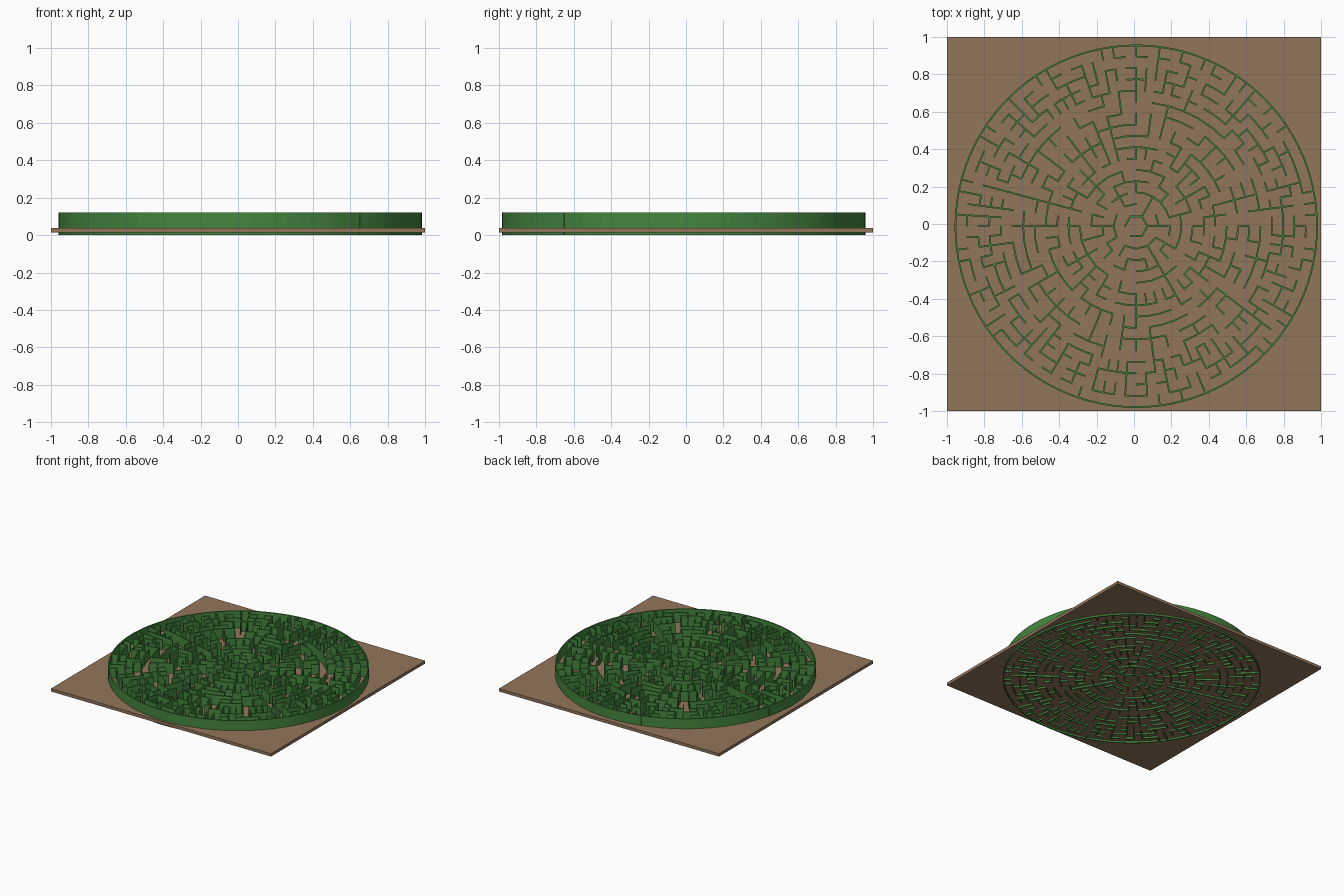
import bpy, bmesh, math, random
from mathutils import Matrix, Vector

if "Cube" in bpy.data.objects:
    bpy.data.objects.remove(bpy.data.objects["Cube"])

random.seed(11)
CX, CY = 0.012, -0.012          # maze centre
ROWS, R = 16, 0.967
STEP = R / ROWS
H, T = 0.12, 0.009              # hedge height and thickness


def material(name, rgb):
    m = bpy.data.materials.new(name)
    m.diffuse_color = (*rgb, 1)
    m.use_nodes = True
    m.node_tree.nodes["Principled BSDF"].inputs["Base Color"].default_value = m.diffuse_color
    return m


def add_box(bm, size, loc, angle=0):
    mat = (Matrix.Translation(loc) @ Matrix.Rotation(angle, 4, 'Z')
           @ Matrix.Diagonal((*size, 1)))
    bmesh.ops.create_cube(bm, size=1, matrix=mat)


def finish(bm, name, mat):
    me = bpy.data.meshes.new(name)
    bm.to_mesh(me)
    bm.free()
    ob = bpy.data.objects.new(name, me)
    me.materials.append(mat)
    bpy.context.collection.objects.link(ob)
    return ob


def polar(r, a):
    return Vector((CX + r * math.cos(a), CY + r * math.sin(a), H / 2))


def add_wall(bm, p, q):
    d = q - p
    add_box(bm, (d.length + T * 0.5, T, H), (p + q) / 2, math.atan2(d.y, d.x))


green = material("hedge_green", (0.06, 0.24, 0.05))
brown = material("earth_brown", (0.29, 0.18, 0.105))

# Square ground slab
bm = bmesh.new()
add_box(bm, (2, 2, 0.024), (0, 0, 0.026))
finish(bm, "ground", brown)

# Polar grid: cells double in number as the rings widen
counts = [1]
for r in range(1, ROWS):
    counts.append(counts[-1] * (6 if r == 1 else round(math.tau * r / counts[-1])))

# Possible walls between neighbouring cells
walls = []
for r in range(1, ROWS):
    n = counts[r]
    for i in range(n):
        a0, a1 = math.tau * i / n, math.tau * (i + 1) / n
        walls.append(("radial", (r, i), (r, (i + 1) % n),
                      polar(r * STEP, a1), polar((r + 1) * STEP, a1)))
        walls.append(("ring", (r, i), (r - 1, i * counts[r - 1] // n),
                      polar(r * STEP, a0), polar(r * STEP, a1)))

# Open passages until every cell is connected
parent = {(r, i): (r, i) for r in range(ROWS) for i in range(counts[r])}


def root(c):
    while parent[c] != c:
        c = parent[c]
    return c


random.shuffle(walls)
meshes = {"radial": bmesh.new(), "ring": bmesh.new()}
for kind, a, b, p, q in walls:
    ra, rb = root(a), root(b)
    if ra != rb:
        parent[ra] = rb
    else:
        add_wall(meshes[kind], p, q)
finish(meshes["radial"], "radial_hedges", green)
finish(meshes["ring"], "ring_hedges", green)

# Closed outer hedge
bm = bmesh.new()
n = counts[-1]
for i in range(n):
    add_wall(bm, polar(R, math.tau * i / n), polar(R, math.tau * (i + 1) / n))
finish(bm, "outer_hedge", green)
